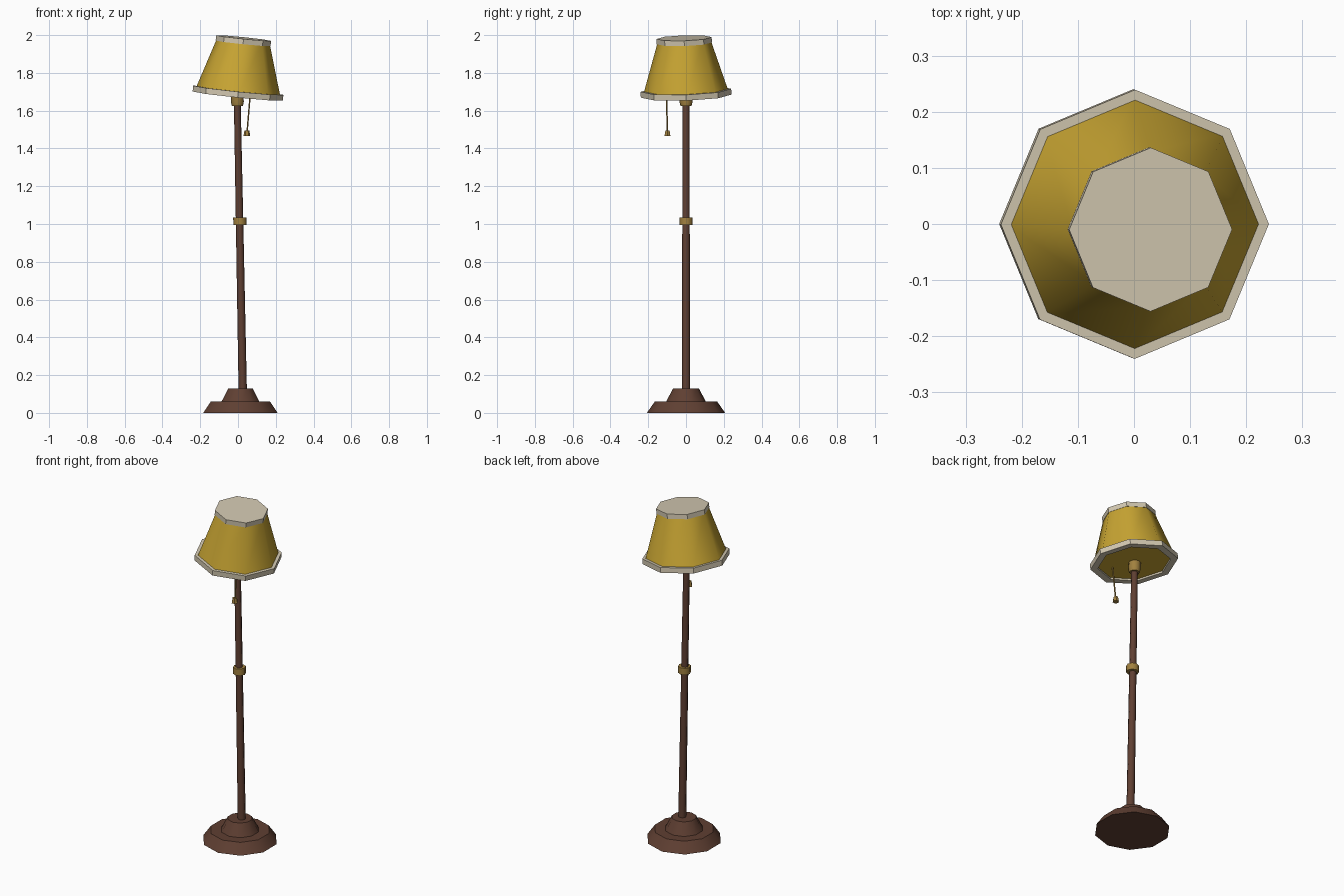
import bpy, bmesh, math
from mathutils import Vector

cube = bpy.data.objects.get("Cube")
if cube:
    bpy.data.objects.remove(cube, do_unlink=True)


def material(name, rgb):
    mat = bpy.data.materials.new(name)
    mat.use_nodes = True
    mat.diffuse_color = (*rgb, 1)
    mat.node_tree.nodes["Principled BSDF"].inputs["Base Color"].default_value = (*rgb, 1)
    return mat


wood = material("dark_wood", (0.115, 0.050, 0.032))
brass = material("brass", (0.36, 0.22, 0.05))
yellow = material("yellow_fabric", (0.57, 0.37, 0.032))
cream = material("cream_trim", (0.65, 0.58, 0.44))


def lathe(name, profile, sides, mat, loc, axis=(0, 0, 1), turn=0.0, ring=False, smooth=True):
    """Sweep (radius, height) points around an axis; cap the ends or close as a ring."""
    bm = bmesh.new()
    loops = []
    for r, z in profile:
        angles = [turn + math.tau * i / sides for i in range(sides)]
        loops.append([bm.verts.new((r * math.cos(a), r * math.sin(a), z)) for a in angles])
    pairs = list(zip(loops, loops[1:]))
    if ring:
        pairs.append((loops[-1], loops[0]))
    else:
        bm.faces.new(loops[0])
        bm.faces.new(loops[-1])
    for low, high in pairs:
        for i in range(sides):
            j = (i + 1) % sides
            bm.faces.new((low[i], low[j], high[j], high[i]))
    bmesh.ops.recalc_face_normals(bm, faces=bm.faces)
    mesh = bpy.data.meshes.new(name)
    bm.to_mesh(mesh)
    bm.free()
    mesh.materials.append(mat)
    obj = bpy.data.objects.new(name, mesh)
    bpy.context.collection.objects.link(obj)
    obj.location = loc
    obj.rotation_mode = 'QUATERNION'
    obj.rotation_quaternion = Vector((0, 0, 1)).rotation_difference(Vector(axis))
    if smooth:
        bpy.ops.object.select_all(action='DESELECT')
        obj.select_set(True)
        bpy.context.view_layer.objects.active = obj
        bpy.ops.object.shade_smooth_by_angle(angle=math.radians(50))
    return obj


def rod(name, start, end, r0, r1, sides, mat):
    axis = Vector(end) - Vector(start)
    return lathe(name, [(r0, 0), (r1, axis.length)], sides, mat, start, axis)


# Two-step base
quarter = math.pi / 2
lathe("base_lower", [(0.207, 0), (0.165, 0.06)], 10, wood, (0.013, 0, 0), turn=quarter)
lathe("base_upper", [(0.105, 0.06), (0.068, 0.13)], 10, wood, (0.013, 0, 0), turn=quarter)

# Leaning pole with brass fittings
foot, head = Vector((0.025, 0, 0.12)), Vector((-0.004, 0, 1.66))
lean = head - foot
rod("pole", foot, head, 0.022, 0.018, 8, wood)
lathe("pole_collar", [(0.035, -0.02), (0.035, 0.02)], 8, brass, (0.01, 0, 1.015), lean)
lathe("lamp_socket", [(0.029, 0), (0.034, 0.02), (0.034, 0.06)], 8, brass, (-0.003, 0, 1.625), lean)

# Tilted shade with trims
centre, tilt = (0, 0, 1.692), (0.03, -0.01, 0.295)
lathe("lamp_shade", [(0.228, -0.005), (0.138, 0.285)], 8, yellow, centre, tilt)
lathe("shade_bottom_trim", [(0.2, -0.015), (0.24, -0.015), (0.24, 0.016), (0.2, 0.016)],
      8, cream, centre, tilt, ring=True, smooth=False)
lathe("shade_top_trim", [(0.146, 0.266), (0.146, 0.294)], 8, cream, centre, tilt, smooth=False)

# Pull cord
rod("pull_cord", (0.065, -0.104, 1.69), (0.048, -0.098, 1.485), 0.004, 0.004, 6, brass)
lathe("cord_knob", [(0.018, 0), (0.013, 0.03)], 6, brass, (0.047, -0.098, 1.465))
